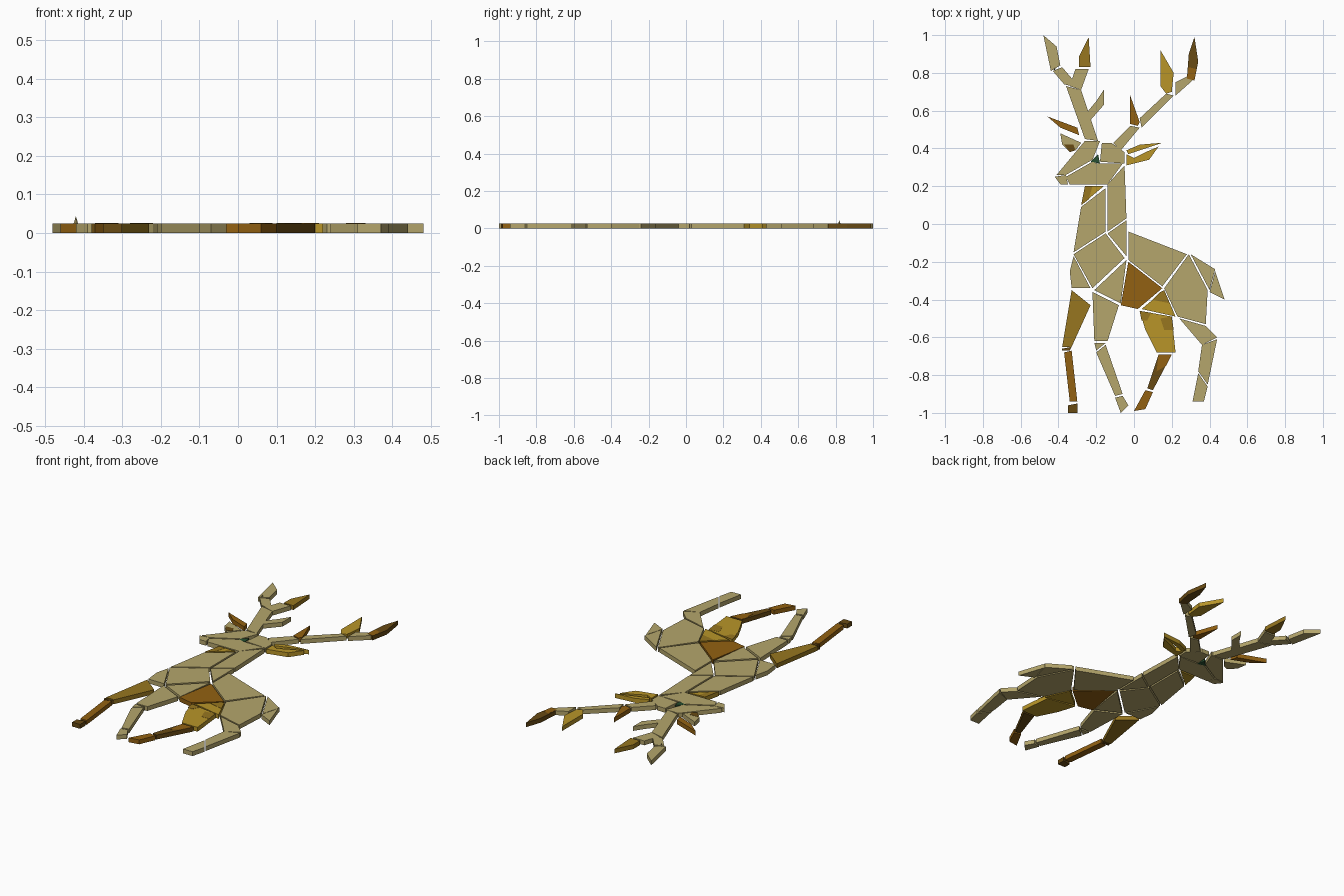
import bpy
import bmesh
from mathutils import Vector

THICKNESS = 0.025
UNIT = 0.01  # outlines are written in hundredths

default_cube = bpy.data.objects.get("Cube")
if default_cube:
    bpy.data.objects.remove(default_cube, do_unlink=True)


def make_material(name, red, green, blue):
    material = bpy.data.materials.new(name)
    material.use_nodes = True
    colour = (red, green, blue, 1)
    material.diffuse_color = colour
    shader = material.node_tree.nodes["Principled BSDF"]
    shader.inputs["Base Color"].default_value = colour
    shader.inputs["Roughness"].default_value = 0.8
    return material


tan = make_material("pale tan", .46, .38, .15)
gold = make_material("bright gold", .48, .30, .022)
bronze = make_material("dark gold", .31, .18, .014)
amber = make_material("amber brown", .29, .12, .006)
brown = make_material("dark brown", .14, .07, .007)
green = make_material("deep green", .02, .08, .03)


def plate(name, material, *outline, base=0.0, height=THICKNESS):
    """Extrude a flat outline into a solid tile."""
    bm = bmesh.new()
    corners = [bm.verts.new((x * UNIT, y * UNIT, base)) for x, y in outline]
    face = bm.faces.new(corners)
    extruded = bmesh.ops.extrude_face_region(bm, geom=[face])
    upper = [v for v in extruded["geom"] if isinstance(v, bmesh.types.BMVert)]
    bmesh.ops.translate(bm, verts=upper, vec=Vector((0, 0, height)))
    bmesh.ops.recalc_face_normals(bm, faces=bm.faces)
    mesh = bpy.data.meshes.new(name)
    bm.to_mesh(mesh)
    bm.free()
    mesh.materials.append(material)
    tile = bpy.data.objects.new(name, mesh)
    bpy.context.collection.objects.link(tile)
    return tile


def patch(name, material, *outline):
    """Thin painted marking on top of a tile."""
    return plate(name, material, *outline, base=THICKNESS - 0.001, height=0.002)


# Head
plate("nose", tan, (-42, 25), (-36, 26), (-35, 21), (-39, 21))
plate("forehead", tan, (-41, 26), (-26, 44), (-18, 44), (-22, 34), (-36, 26))
plate("cheek", tan, (-36, 25), (-22, 33), (-19, 32), (-6, 32), (-14, 21), (-34, 21))
plate("back_of_head", tan, (-17, 43), (-12, 43), (-5, 38), (-5, 32), (-18, 33))
plate("eye", green, (-23, 33), (-19, 37), (-18, 32))

# Ears
plate("right_ear_upper", amber, (-46, 57), (-30, 51), (-29, 47), (-39, 51))
plate("right_ear_lower", tan, (-39, 48), (-28, 43), (-31, 39), (-34, 38), (-38, 42))
patch("right_ear_inside", brown, (-37, 42), (-32, 42), (-31, 39), (-34, 38))
plate("left_ear_upper", gold, (-4, 39), (3, 42), (15, 43), (6, 40), (-3, 37))
plate("left_ear_lower", gold, (-4, 37), (0, 35), (6, 38), (13, 41), (8, 34), (-4, 31))

# Right antler
plate("right_antler_beam", tan, (-26, 45), (-19, 44), (-28, 71), (-36, 73))
plate("right_antler_outer_joint", tan,
      (-43, 81), (-38, 83), (-32, 76), (-33, 73), (-37, 74))
plate("right_antler_outer_tip", tan, (-48, 100), (-41, 94), (-39, 84), (-44, 81))
plate("right_antler_inner_joint", tan, (-34, 73), (-31, 82), (-24, 82), (-28, 71))
plate("right_antler_inner_tip", bronze, (-29, 83), (-29, 89), (-24, 99), (-23, 83))
plate("right_antler_prong", tan, (-25, 59), (-20, 65), (-16, 71), (-16, 63), (-23, 55))

# Small raised burr on the right antler
bpy.ops.mesh.primitive_cone_add(vertices=4, radius1=.006, radius2=0, depth=.02,
                                location=(-.42, .82, .034))
burr = bpy.context.object
burr.name = "antler_burr"
burr.data.materials.append(tan)

# Left antler
plate("left_antler_base", tan, (-11, 43), (-2, 52), (3, 51), (-7, 39))
plate("left_antler_prong", amber, (-2, 68), (3, 54), (2, 52), (-2, 53))
plate("left_antler_beam", tan, (3, 56), (17, 69), (21, 68), (4, 51))
plate("left_antler_joint", tan, (22, 75), (28, 78), (31, 76), (22, 68))
plate("left_antler_inner_tip", gold, (14, 92), (21, 80), (20, 70), (17, 69), (14, 73))
plate("left_antler_outer_tip", brown, (32, 99), (34, 86), (32, 76), (28, 77), (29, 90))
patch("left_antler_tip_marking", amber, (33, 82), (32, 76), (28, 77), (29, 83))

# Neck
plate("throat", gold, (-26, 20), (-16, 20), (-28, 10))
patch("throat_shade", bronze, (-26, 20), (-22, 20), (-24, 13), (-28, 10))
plate("neck_front", tan, (-15, 19), (-15, -4), (-32, -15), (-28, 9))
plate("neck_back", tan, (-14, 21), (-5, 31), (-4, 3), (-14, -4))
plate("neck_root", tan, (-4, 2), (-4, -17), (-14, -5))

# Chest
plate("chest_middle", tan, (-32, -16), (-15, -5), (-5, -18), (-22, -34))
plate("chest_front", tan, (-32, -17), (-23, -34), (-33, -34), (-34, -25))
plate("shoulder", tan, (-4, -19), (-7, -42), (-21, -35))

# Torso and tail
plate("back", tan, (-3, -4), (28, -16), (15, -33), (-3, -19))
plate("belly", amber, (-3, -20), (15, -34), (2, -45), (-7, -43))
plate("flank", gold, (16, -35), (22, -49), (4, -45))
patch("flank_marking", bronze, (14, -36), (16, -35), (19, -42), (14, -41), (10, -40))
plate("haunch", tan, (29, -16), (39, -35), (38, -53), (23, -49), (16, -34))
plate("tail_root", tan, (30, -16), (43, -24), (40, -35))
plate("tail_tip", tan, (43, -25), (48, -40), (40, -36))

# Right foreleg
plate("right_foreleg_upper", bronze, (-33, -35), (-23, -43), (-33, -65), (-38, -65))
plate("right_foreleg_knee", brown, (-38, -66), (-33, -65), (-34, -67), (-38, -67))
plate("right_foreleg_lower", amber, (-37, -68), (-33, -67), (-30, -94), (-34, -94))
plate("right_foreleg_hoof", brown, (-35, -96), (-30, -95), (-30, -100), (-35, -100))

# Left foreleg
plate("left_foreleg_upper", tan, (-22, -36), (-8, -43), (-14, -62), (-21, -62))
plate("left_foreleg_knee", tan, (-21, -63), (-15, -63), (-20, -67))
plate("left_foreleg_lower", tan, (-20, -68), (-15, -64), (-6, -90), (-10, -91))
plate("left_foreleg_hoof", tan, (-10, -92), (-6, -91), (-3, -96), (-7, -100))

# Right hind leg
plate("right_thigh", gold, (3, -46), (20, -49), (22, -68), (12, -68), (6, -56))
patch("right_thigh_upper_spot", bronze, (3, -46), (9, -47), (7, -51), (4, -51))
patch("right_thigh_side_spot", bronze, (14, -50), (20, -49), (21, -56), (16, -56))
plate("right_hind_shin", brown, (13, -69), (20, -69), (10, -88), (7, -87))
patch("right_hind_shin_marking", amber, (13, -69), (20, -69), (17, -75), (12, -78))
plate("right_hind_hoof", amber, (6, -88), (10, -89), (6, -98), (0, -99))

# Left hind leg
plate("left_hind_hock", tan, (24, -50), (38, -54), (44, -60), (36, -64))
plate("left_hind_shin", tan, (36, -64), (44, -61), (39, -85), (34, -78))
plate("left_hind_hoof", tan, (34, -79), (39, -86), (37, -94), (31, -94))
